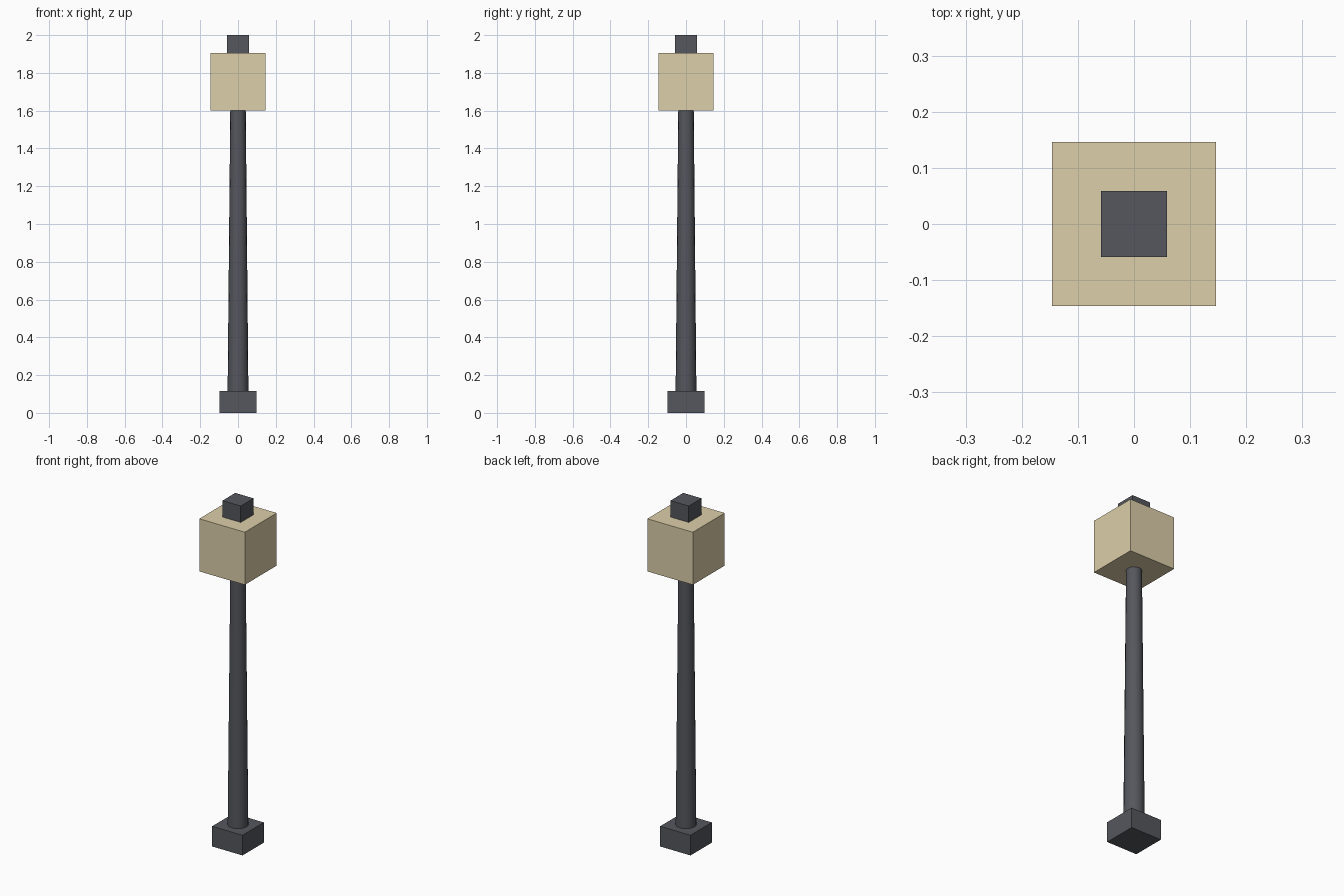
import bpy, math

if "Cube" in bpy.data.objects:
    bpy.data.objects.remove(bpy.data.objects["Cube"])

def material(name, color):
    m = bpy.data.materials.new(name)
    m.diffuse_color = color
    m.use_nodes = True
    m.node_tree.nodes["Principled BSDF"].inputs["Base Color"].default_value = m.diffuse_color
    return m

dark = material("dark_metal", (0.09, 0.095, 0.11, 1))
glow = material("warm_lamp", (0.72, 0.62, 0.40, 1))

def box(name, width, z0, z1, mat):
    bpy.ops.mesh.primitive_cube_add(size=1, location=(0, 0, (z0 + z1) / 2))
    o = bpy.context.object
    o.name = name
    o.scale = (width, width, z1 - z0)
    bpy.ops.object.transform_apply(location=False, rotation=False, scale=True)
    o.data.materials.append(mat)

# square foot, lamp block and top cap
box("base", 0.195, 0, 0.117, dark)
box("lamp_head", 0.292, 1.6, 1.905, glow)
box("cap", 0.117, 1.905, 2.0, dark)

# tapered round pole
bpy.ops.mesh.primitive_cone_add(vertices=16, radius1=0.055, radius2=0.041,
                                depth=1.483, location=(0, 0, 0.8585))
pole = bpy.context.object
pole.name = "pole"
pole.data.materials.append(dark)
bpy.ops.object.shade_smooth_by_angle(angle=math.radians(35))
